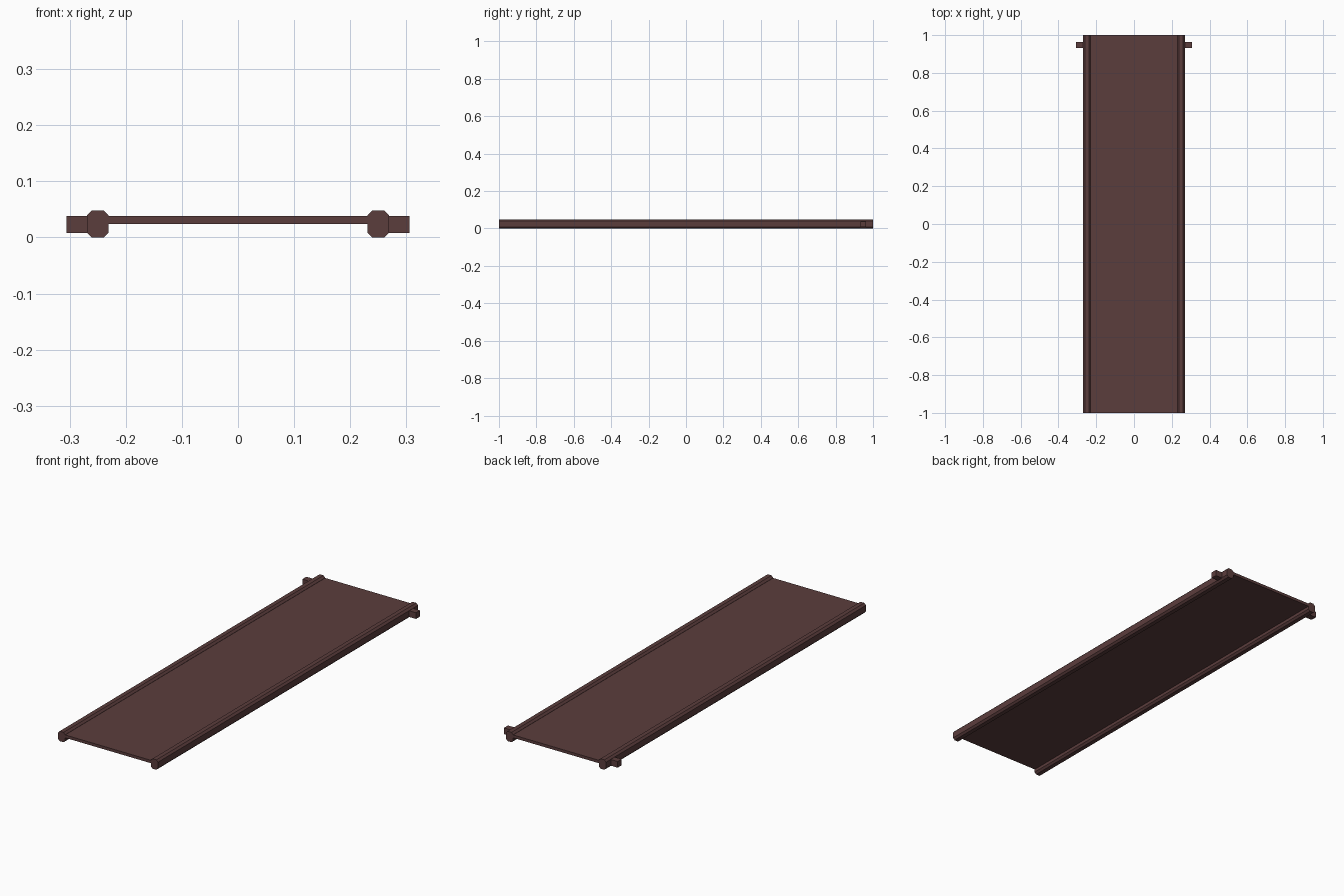
import bpy
import bmesh

if "Cube" in bpy.data.objects:
    bpy.data.objects.remove(bpy.data.objects["Cube"], do_unlink=True)

brown = bpy.data.materials.new("dark reddish brown")
brown.use_nodes = True
colour = (0.105, 0.047, 0.046, 1)
brown.diffuse_color = colour
brown.node_tree.nodes["Principled BSDF"].inputs["Base Color"].default_value = colour


def prism(name, outline, y0, y1):
    """Extrude an x-z outline from y0 to y1."""
    bm = bmesh.new()
    face = bm.faces.new([bm.verts.new((x, y0, z)) for x, z in outline])
    side = bmesh.ops.extrude_face_region(bm, geom=[face])["geom"]
    verts = [v for v in side if isinstance(v, bmesh.types.BMVert)]
    bmesh.ops.translate(bm, verts=verts, vec=(0, y1 - y0, 0))
    bmesh.ops.recalc_face_normals(bm, faces=bm.faces)
    mesh = bpy.data.meshes.new(name)
    bm.to_mesh(mesh)
    bm.free()
    mesh.materials.append(brown)
    obj = bpy.data.objects.new(name, mesh)
    bpy.context.collection.objects.link(obj)
    return obj


def rectangle(x0, x1, z0, z1):
    return [(x0, z0), (x1, z0), (x1, z1), (x0, z1)]


def octagon(cx, cz, w, h, c):
    """Rectangle of half sizes w, h with corners cut by c."""
    quarter = [(w, h - c), (w - c, h)]
    points = quarter + [(-x, z) for x, z in reversed(quarter)]
    points += [(-x, -z) for x, z in points]
    return [(cx + x, cz + z) for x, z in points]


# Thin deck between the rails
prism("deck", rectangle(-0.235, 0.235, 0.024, 0.038), -1, 1)

# Chamfered side rails, and hinge pegs near the back
for side, s in (("left", 1), ("right", -1)):
    prism(side + "_rail", octagon(s * 0.25, 0.024, 0.0195, 0.024, 0.009), -1, 1)
    prism(side + "_peg", rectangle(s * 0.25, s * 0.306, 0.008, 0.038), 0.932, 0.963)
